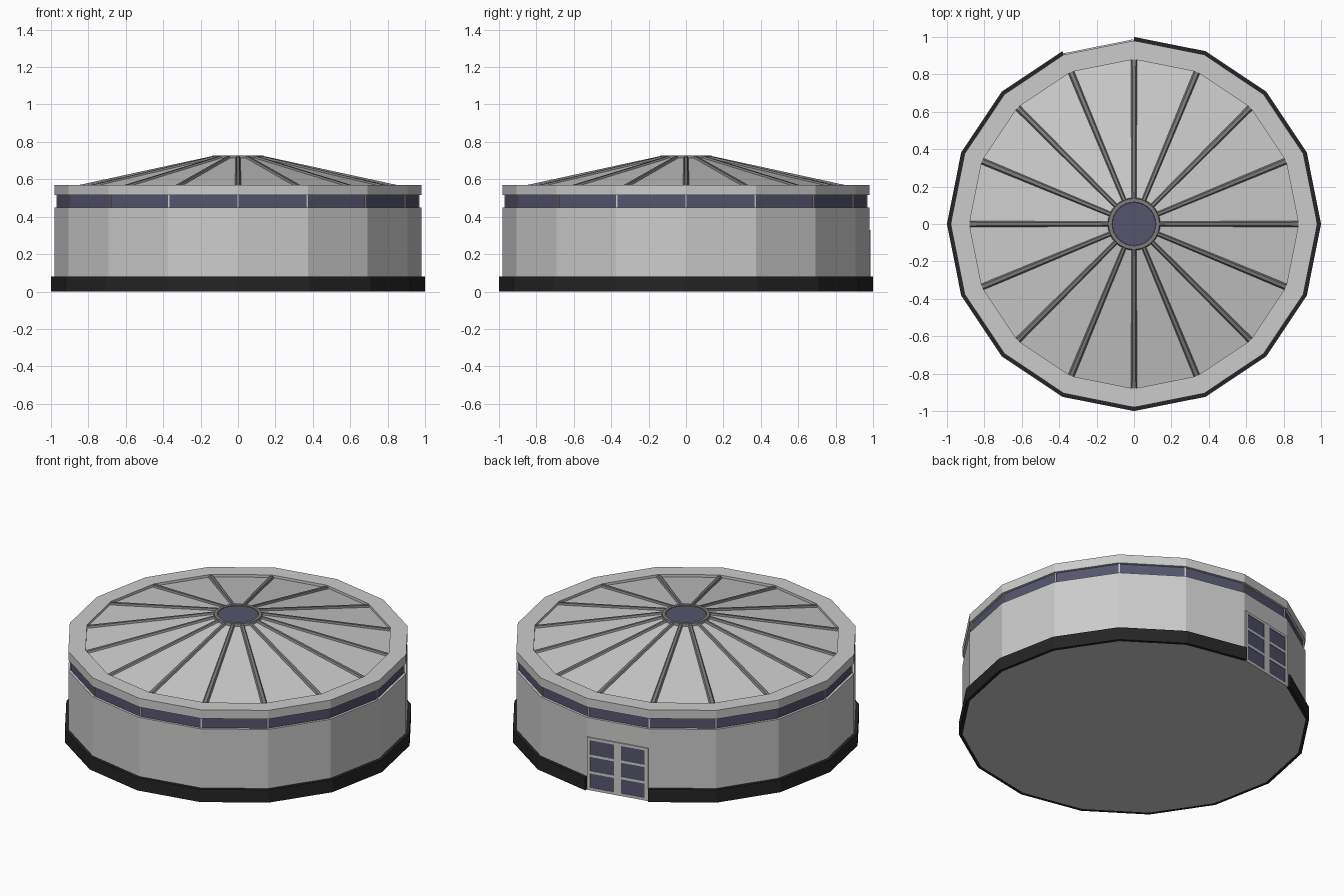
import bpy, bmesh
from math import cos, sin, pi
from mathutils import Matrix, Vector

if "Cube" in bpy.data.objects:
    bpy.data.objects.remove(bpy.data.objects["Cube"])

N = 16
STEP = 2 * pi / N


def material(name, rgb):
    m = bpy.data.materials.new(name)
    m.diffuse_color = (*rgb, 1)
    m.use_nodes = True
    m.node_tree.nodes["Principled BSDF"].inputs["Base Color"].default_value = m.diffuse_color
    return m


GLASS = material("dark_glass", (0.09, 0.09, 0.155))
BLACK = material("black_trim", (0.018, 0.018, 0.018))
DARK = material("dark_grey", (0.2, 0.2, 0.2))


def finish(name, bm, mat=None):
    bmesh.ops.remove_doubles(bm, verts=bm.verts, dist=1e-5)
    bmesh.ops.recalc_face_normals(bm, faces=bm.faces)
    me = bpy.data.meshes.new(name)
    bm.to_mesh(me)
    bm.free()
    ob = bpy.data.objects.new(name, me)
    bpy.context.collection.objects.link(ob)
    if mat:
        me.materials.append(mat)
    return ob


def lathe(name, profile, mat=None, sides=N, skip=None, closed=True):
    """Sweep an (r, z) profile round z; skip leaves one side open, with end caps."""
    bm = bmesh.new()
    rings = [[bm.verts.new((r * cos(2 * pi * k / sides), r * sin(2 * pi * k / sides), z))
              for r, z in profile] for k in range(sides)]
    n = len(profile)
    for k in range(sides):
        if k == skip:
            continue
        a, b = rings[k], rings[(k + 1) % sides]
        for i in range(n if closed else n - 1):
            j = (i + 1) % n
            if profile[i][0] == 0:
                if profile[j][0] > 0:
                    bm.faces.new((a[i], a[j], b[j]))
            elif profile[j][0] == 0:
                bm.faces.new((a[i], a[j], b[i]))
            else:
                bm.faces.new((a[i], a[j], b[j], b[i]))
    if skip is not None:
        bm.faces.new(rings[skip])
        bm.faces.new(rings[(skip + 1) % sides])
    return finish(name, bm, mat)


def add_box(bm, size, centre, frame):
    m = frame @ Matrix.Translation(centre) @ Matrix.Diagonal((*size, 1))
    bmesh.ops.create_cube(bm, size=1, matrix=m)


def band(r0, r1, z0, z1):
    return [(r0, z0), (r1, z0), (r1, z1), (r0, z1)]


# Walls, with the floor and the ledge under the windows
lathe("wall", [(0, 0), (0.98, 0), (0.98, 0.45), (0.94, 0.45)], closed=False)
# Black skirt, left open at the door
lathe("base_skirt", band(0.979, 1.0, 0, 0.08), BLACK, skip=4)
# Window strip and the rim above it
lathe("window_band", band(0.94, 0.965, 0.449, 0.516), GLASS)
lathe("roof_rim", band(0.88, 0.98, 0.515, 0.57))
# Shallow roof
lathe("roof", [(0.885, 0.553), (0.12, 0.718), (0, 0.718)], closed=False)

# Thin posts between the windows
bm = bmesh.new()
for k in range(N):
    add_box(bm, (0.012, 0.008, 0.067), (0.964, 0, 0.4825), Matrix.Rotation(k * STEP, 4, 'Z'))
finish("window_posts", bm)

# Roof ribs: trapezoid section tapering toward the centre
bm = bmesh.new()
for k in range(N):
    rot = Matrix.Rotation(k * STEP, 4, 'Z')
    ends = []
    for r, z, w in ((0.88, 0.551, 0.019), (0.125, 0.715, 0.013)):
        ends.append([bm.verts.new(rot @ Vector((r, y, z + h)))
                     for y, h in ((-w, 0), (w, 0), (w * 0.5, 0.012), (-w * 0.5, 0.012))])
    a, b = ends
    for i in range(4):
        j = (i + 1) % 4
        bm.faces.new((a[i], a[j], b[j], b[i]))
    bm.faces.new(a)
    bm.faces.new(b)
finish("roof_ribs", bm, DARK)

# Skylight in the middle of the roof
lathe("skylight_ring", [(0.113, 0.71), (0.142, 0.71), (0.136, 0.727), (0.117, 0.727)], DARK, sides=32)
lathe("skylight_glass", [(0, 0.712), (0.115, 0.712), (0.115, 0.723), (0, 0.723)],
      GLASS, sides=32, closed=False)

# Double door on the back side left open by the skirt
door = Matrix.Rotation(4.5 * STEP, 4, 'Z') @ Matrix.Translation((0.98 * cos(STEP / 2), 0, 0))
W, H = 0.38, 0.33
bm = bmesh.new()
for y, w in ((-W / 2 + 0.01, 0.02), (0, 0.044), (W / 2 - 0.01, 0.02)):
    add_box(bm, (0.016, w, H), (0, y, H / 2), door)
for z in (0.008, 0.113, 0.217, 0.322):
    add_box(bm, (0.015, W - 0.002, 0.016), (0, 0, z), door)
finish("door_frame", bm)
bm = bmesh.new()
for s in (-1, 1):
    add_box(bm, (0.008, 0.155, H - 0.01), (0, s * 0.096, H / 2), door)
finish("door_glass", bm, GLASS)
